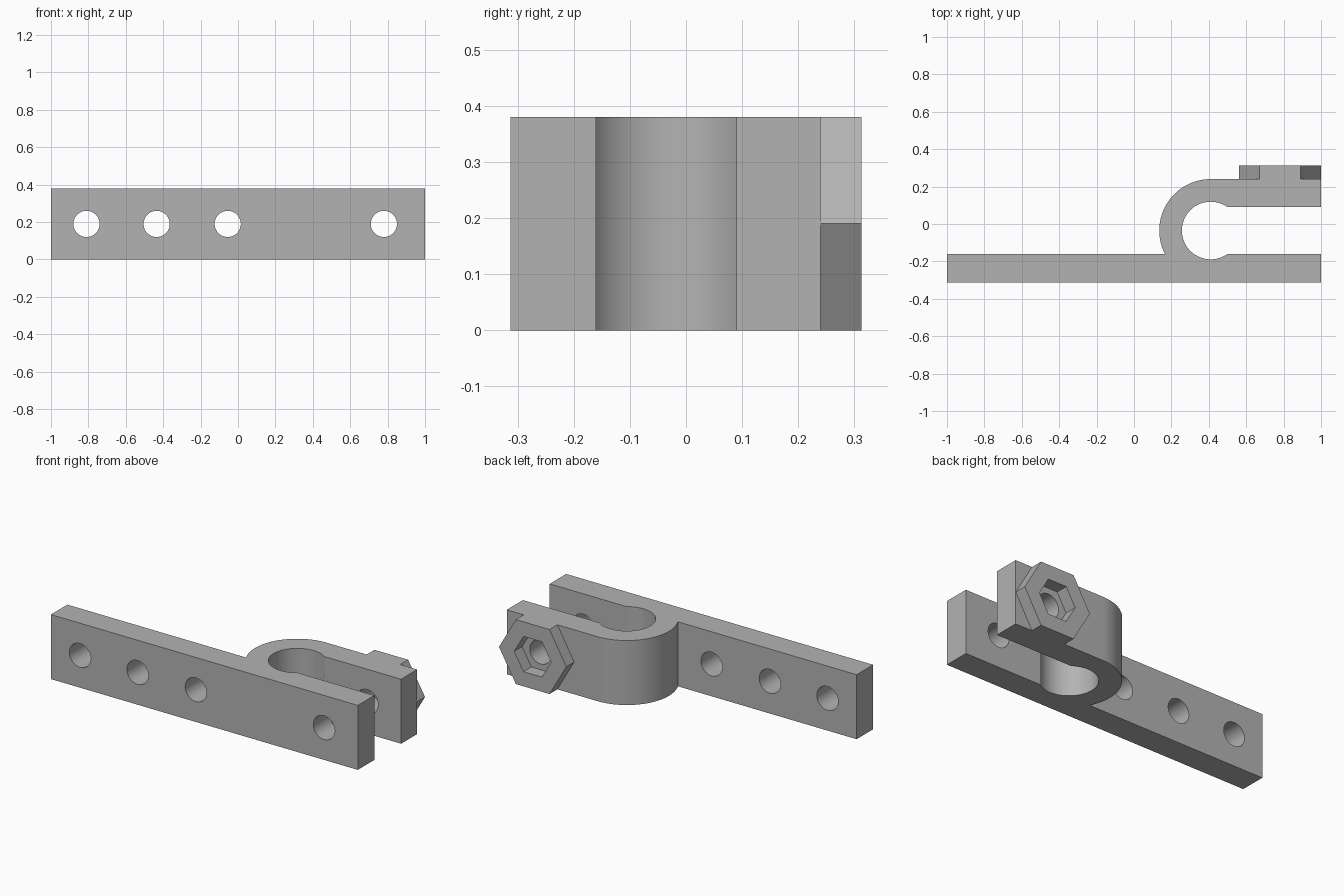
import bpy
import bmesh
from math import sin, cos, pi, radians, asin, sqrt
from mathutils import Matrix

cube = bpy.data.objects.get("Cube")
if cube:
    bpy.data.objects.remove(cube, do_unlink=True)

# Main dimensions
HEIGHT = 0.38
MID_Z = HEIGHT / 2
FRONT, BACK = -0.313, 0.313
PLATE_BACK, ARM_FRONT, ARM_BACK = -0.16, 0.09, 0.24
RING_X, RING_Y = 0.41, -0.035
R_OUT, R_IN = 0.275, 0.154
HOLE_R, BOLT_X = 0.07, 0.78

gray = bpy.data.materials.new("plain gray")
gray.use_nodes = True
COLOR = (0.45, 0.45, 0.45, 1)
gray.diffuse_color = COLOR
gray.node_tree.nodes["Principled BSDF"].inputs["Base Color"].default_value = COLOR


def make_object(name, bm):
    bmesh.ops.recalc_face_normals(bm, faces=bm.faces)
    mesh = bpy.data.meshes.new(name)
    bm.to_mesh(mesh)
    bm.free()
    mesh.materials.append(gray)
    obj = bpy.data.objects.new(name, mesh)
    bpy.context.collection.objects.link(obj)
    return obj


def arc(radius, start, end, steps):
    angles = [start + (end - start) * i / steps for i in range(steps + 1)]
    return [(RING_X + radius * cos(a), RING_Y + radius * sin(a)) for a in angles]


def prism(name, sides, radius, x, y0, y1):
    """Prism along y; its first corner points along x."""
    bm = bmesh.new()
    place = Matrix.Translation((x, (y0 + y1) / 2, MID_Z)) @ Matrix.Rotation(pi / 2, 4, "X")
    # The cone primitive starts its first corner on local y
    place = place @ Matrix.Rotation(pi / 2, 4, "Z")
    bmesh.ops.create_cone(bm, cap_ends=True, segments=sides, radius1=radius,
                          radius2=radius, depth=y1 - y0, matrix=place)
    return make_object(name, bm)


def cut(target, cutter):
    cutter.hide_render = True
    mod = target.modifiers.new("cut", "BOOLEAN")
    mod.operation = "DIFFERENCE"
    mod.solver = "EXACT"
    mod.object = cutter
    bpy.ops.object.select_all(action="DESELECT")
    bpy.context.view_layer.objects.active = target
    target.select_set(True)
    bpy.ops.object.modifier_apply(modifier=mod.name)
    bpy.data.objects.remove(cutter, do_unlink=True)


# Clamp body: long plate, round loop and clamping arm as one outline
dip = asin((RING_Y - PLATE_BACK) / R_OUT)
mouth = asin((ARM_FRONT - RING_Y) / R_IN)
outline = [(-1, FRONT), (1, FRONT), (1, PLATE_BACK)]
outline += arc(R_IN, 2 * pi - mouth, mouth, 56)
outline += [(1, ARM_FRONT), (1, ARM_BACK)]
outline += arc(R_OUT, pi / 2, pi + dip, 40)
outline += [(-1, PLATE_BACK)]

bm = bmesh.new()
base = bm.faces.new([bm.verts.new((x, y, 0)) for x, y in outline])
extruded = bmesh.ops.extrude_face_region(bm, geom=[base], use_keep_orig=True)
top_verts = [g for g in extruded["geom"] if isinstance(g, bmesh.types.BMVert)]
bmesh.ops.translate(bm, verts=top_verts, vec=(0, 0, HEIGHT))
body = make_object("clamp_body", bm)

# Mounting holes and the bolt hole through plate and arm
for x in (-0.81, -0.435, -0.055, BOLT_X):
    cut(body, prism("hole_cutter", 48, HOLE_R, x, FRONT - 0.1, BACK))

# Hexagonal nut holder with a hexagonal pocket
holder = prism("nut_holder", 6, HEIGHT / sqrt(3), BOLT_X, ARM_BACK, BACK)
cut(holder, prism("pocket_cutter", 6, 0.12, BOLT_X, ARM_BACK - 0.1, BACK + 0.1))

for obj in (body, holder):
    bpy.ops.object.select_all(action="DESELECT")
    bpy.context.view_layer.objects.active = obj
    obj.select_set(True)
    bpy.ops.object.shade_smooth_by_angle(angle=radians(30))
